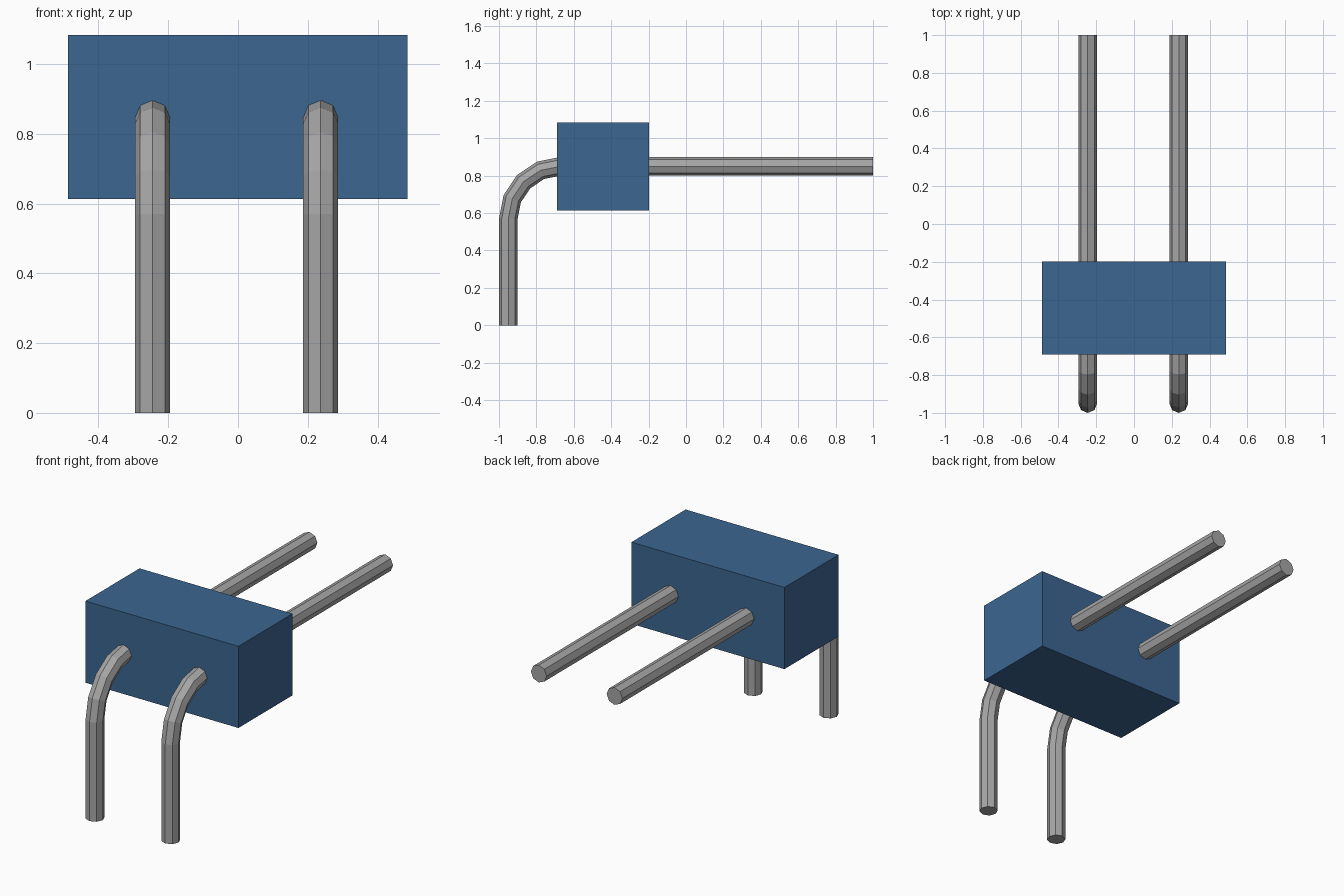
import bpy, bmesh, math
from mathutils import Vector

cube = bpy.data.objects.get("Cube")
if cube:
    bpy.data.objects.remove(cube, do_unlink=True)


def material(name, rgb, metallic=0.0):
    m = bpy.data.materials.new(name)
    m.use_nodes = True
    m.diffuse_color = (*rgb, 1)
    bsdf = m.node_tree.nodes["Principled BSDF"]
    bsdf.inputs["Base Color"].default_value = (*rgb, 1)
    bsdf.inputs["Roughness"].default_value = 0.6
    return m


BLUE = material("blue plastic", (0.045, 0.133, 0.285))
GREY = material("grey metal", (0.38, 0.38, 0.38))


def add_object(name, bm, mat):
    bmesh.ops.recalc_face_normals(bm, faces=bm.faces)
    me = bpy.data.meshes.new(name)
    bm.to_mesh(me)
    bm.free()
    me.materials.append(mat)
    ob = bpy.data.objects.new(name, me)
    bpy.context.collection.objects.link(ob)
    return ob


def box(name, lo, hi, mat):
    bm = bmesh.new()
    bmesh.ops.create_cube(bm, size=1)
    lo, hi = Vector(lo), Vector(hi)
    for v in bm.verts:
        v.co = (lo + hi) / 2 + v.co * (hi - lo)
    return add_object(name, bm, mat)


# Bent pin: octagonal section swept up the leg, round the bend and out the back
SIDES, R, BEND = 8, 0.05, 0.28
BEND_Y, BEND_Z = -0.67, 0.57


def pin(name, x):
    # Each station is (y, z, path angle); angle 0 goes up, 90 degrees goes back
    path = [(-0.95, 0.0, 0.0)]
    for i in range(5):
        a = math.radians(22.5 * i)
        path.append((BEND_Y - BEND * math.cos(a), BEND_Z + BEND * math.sin(a), a))
    path.append((1.0, 0.85, math.pi / 2))
    bm = bmesh.new()
    rings = []
    for y, z, a in path:
        ring = []
        for k in range(SIDES):
            t = 2 * math.pi * k / SIDES
            out = R * math.sin(t)
            ring.append(bm.verts.new((x + R * math.cos(t),
                                      y - out * math.cos(a),
                                      z + out * math.sin(a))))
        rings.append(ring)
    for r0, r1 in zip(rings, rings[1:]):
        for k in range(SIDES):
            n = (k + 1) % SIDES
            bm.faces.new((r0[k], r0[n], r1[n], r1[k]))
    bm.faces.new(rings[0])
    bm.faces.new(rings[-1])
    return add_object(name, bm, GREY)


# Two housing blocks side by side, each with one pin through it
for side, x0, x1, px in (("right", -0.488, 0.0, -0.245), ("left", 0.0, 0.486, 0.237)):
    box(side + "_housing", (x0, -0.69, 0.613), (x1, -0.198, 1.083), BLUE)
    pin(side + "_pin", px)
